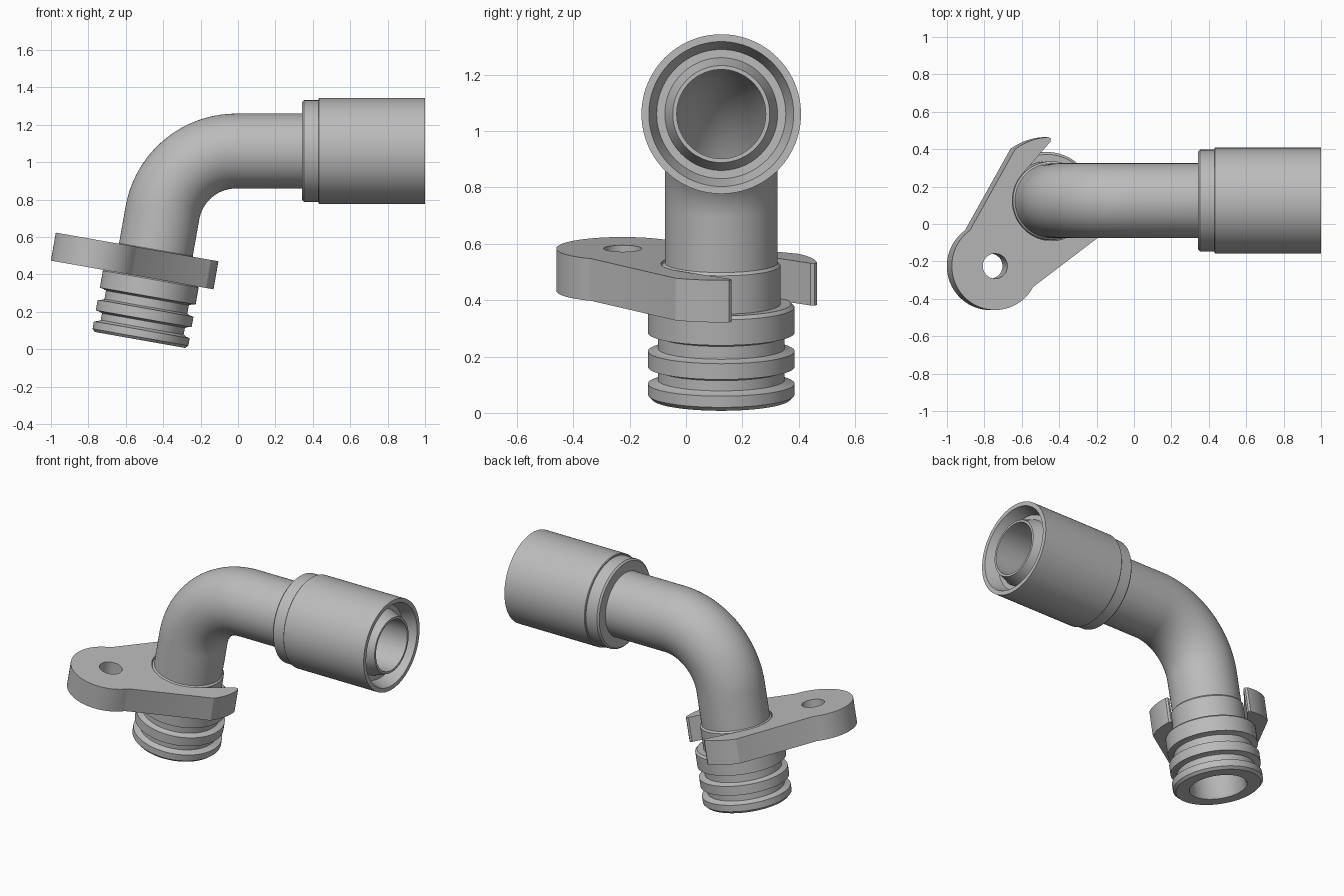
import bpy
import bmesh
from math import sin, cos, pi, radians, acos, atan2, hypot
from mathutils import Matrix, Vector

if "Cube" in bpy.data.objects:
    bpy.data.objects.remove(bpy.data.objects["Cube"], do_unlink=True)

SEG = 96
AXIS_Y, AXIS_Z = 0.125, 1.06
PIPE_R, BORE_R, BEND_R = 0.2, 0.158, 0.4
TILT = radians(10)

grey = bpy.data.materials.new("light_grey")
grey.use_nodes = True
colour = (0.5, 0.5, 0.5, 1)
grey.diffuse_color = colour
grey.node_tree.nodes["Principled BSDF"].inputs["Base Color"].default_value = colour


def frame(x, z, angle):
    """Frame whose local Z is the tube direction, leaning from +z to +x."""
    return Matrix.Translation((x, AXIS_Y, z)) @ Matrix.Rotation(angle, 4, "Y")


def finish(obj):
    obj.data.materials.append(grey)
    bpy.ops.object.select_all(action="DESELECT")
    obj.select_set(True)
    bpy.context.view_layer.objects.active = obj
    bpy.ops.object.shade_smooth_by_angle(angle=radians(25))


def tube(name, sections):
    """Skin a run of circles, each given as (frame, radius)."""
    bm = bmesh.new()
    rings = []
    for mat, r in sections:
        rings.append([bm.verts.new(mat @ Vector((r * cos(2 * pi * i / SEG), r * sin(2 * pi * i / SEG), 0)))
                      for i in range(SEG)])
    for a, b in zip(rings, rings[1:]):
        for i in range(SEG):
            j = (i + 1) % SEG
            bm.faces.new((a[i], a[j], b[j], b[i]))
    mesh = bpy.data.meshes.new(name)
    bm.to_mesh(mesh)
    bm.free()
    obj = bpy.data.objects.new(name, mesh)
    bpy.context.collection.objects.link(obj)
    finish(obj)
    return obj


def lathe(name, base, profile):
    """Turn a (distance, radius) profile around the base frame's Z."""
    return tube(name, [(base @ Matrix.Translation((0, 0, s)), r) for s, r in profile])


# Tilted frame of the lower end, placed on the ground
lower = frame(-0.524, 0.05, TILT)
NECK_TOP = 0.49

# Spigot: bore, then three collars with seal grooves, then neck
GROOVE, RING = 0.225, 0.26
lathe("spigot", lower, [
    (NECK_TOP, BORE_R), (0.02, BORE_R), (0, 0.167), (0, 0.245), (0.015, RING),
    (0.055, RING), (0.06, 0.24), (0.068, GROOVE),
    (0.105, GROOVE), (0.112, 0.24), (0.115, RING),
    (0.172, RING), (0.175, 0.24), (0.182, GROOVE),
    (0.228, GROOVE), (0.235, 0.24), (0.238, RING),
    (0.33, RING), (0.342, 0.247), (0.342, 0.21),
    (0.48, 0.21), (NECK_TOP, PIPE_R)])

# Bent pipe: straight lower run, arc, straight upper run
path = [lower @ Matrix.Translation((0, 0, NECK_TOP))]
STEPS = 32
for k in range(STEPS + 1):
    a = TILT + (pi / 2 - TILT) * k / STEPS
    path.append(frame(-0.01 - BEND_R * cos(a), AXIS_Z - BEND_R + BEND_R * sin(a), a))
path.append(frame(0.35, AXIS_Z, pi / 2))
tube("bent_pipe", [(m, PIPE_R) for m in path])
tube("pipe_bore", [(m, BORE_R) for m in reversed(path)])

# Sleeve: collar, outer shell, ring groove in the mouth, bore
lathe("end_sleeve", frame(0, AXIS_Z, pi / 2), [
    (0.343, PIPE_R), (0.343, 0.262), (0.353, 0.272), (0.43, 0.272),
    (0.43, 0.279), (0.434, 0.283), (1, 0.283), (1, 0.257),
    (0.92, 0.229), (0.92, PIPE_R), (1, 0.172), (1, BORE_R), (0.34, BORE_R)])

# Flange: rounded lug with a bolt hole and an open slot that grips the neck
HOLE = Vector((-0.308, -0.35))
HOLE_R, LUG_R, FORK_R, SLOT_R = 0.067, 0.235, 0.34, 0.214
reach = hypot(*HOLE)
tangent = acos((FORK_R - LUG_R) / reach)
turn = atan2(-HOLE.y, -HOLE.x)


def arc(cx, r, start, end, n):
    return [(cx + r * cos(start + (end - start) * i / n), r * sin(start + (end - start) * i / n))
            for i in range(n + 1)]


tip = radians(44)
outline = (arc(0, FORK_R, tip, tangent, 12)
           + arc(-reach, LUG_R, tangent, 2 * pi - tangent, 48)
           + arc(0, FORK_R, 2 * pi - tangent, 2 * pi - tip, 12)
           + [(0.245, -0.223), (0.234, -SLOT_R)]
           + arc(0, SLOT_R, 1.5 * pi, 0.5 * pi, 48)
           + [(0.234, SLOT_R), (0.245, 0.223)])
hole = arc(-reach, HOLE_R, 0, 2 * pi, 40)[:-1]

curve = bpy.data.curves.new("flange", "CURVE")
curve.dimensions = "2D"
curve.fill_mode = "BOTH"
curve.extrude = 0.076
for loop in (outline, hole):
    spline = curve.splines.new("POLY")
    spline.points.add(len(loop) - 1)
    for point, (x, y) in zip(spline.points, loop):
        point.co = (x, y, 0, 1)
    spline.use_cyclic_u = True
flange = bpy.data.objects.new("flange", curve)
bpy.context.collection.objects.link(flange)
flange.matrix_world = lower @ Matrix.Translation((0, 0, 0.411)) @ Matrix.Rotation(turn, 4, "Z")
bpy.ops.object.select_all(action="DESELECT")
flange.select_set(True)
bpy.context.view_layer.objects.active = flange
bpy.ops.object.convert(target="MESH")
flange = bpy.context.object

# Weld the extruded walls to the caps
bm = bmesh.new()
bm.from_mesh(flange.data)
bmesh.ops.remove_doubles(bm, verts=bm.verts, dist=0.0005)
bmesh.ops.recalc_face_normals(bm, faces=bm.faces)
bm.to_mesh(flange.data)
bm.free()
flange.data.materials.clear()
finish(flange)
